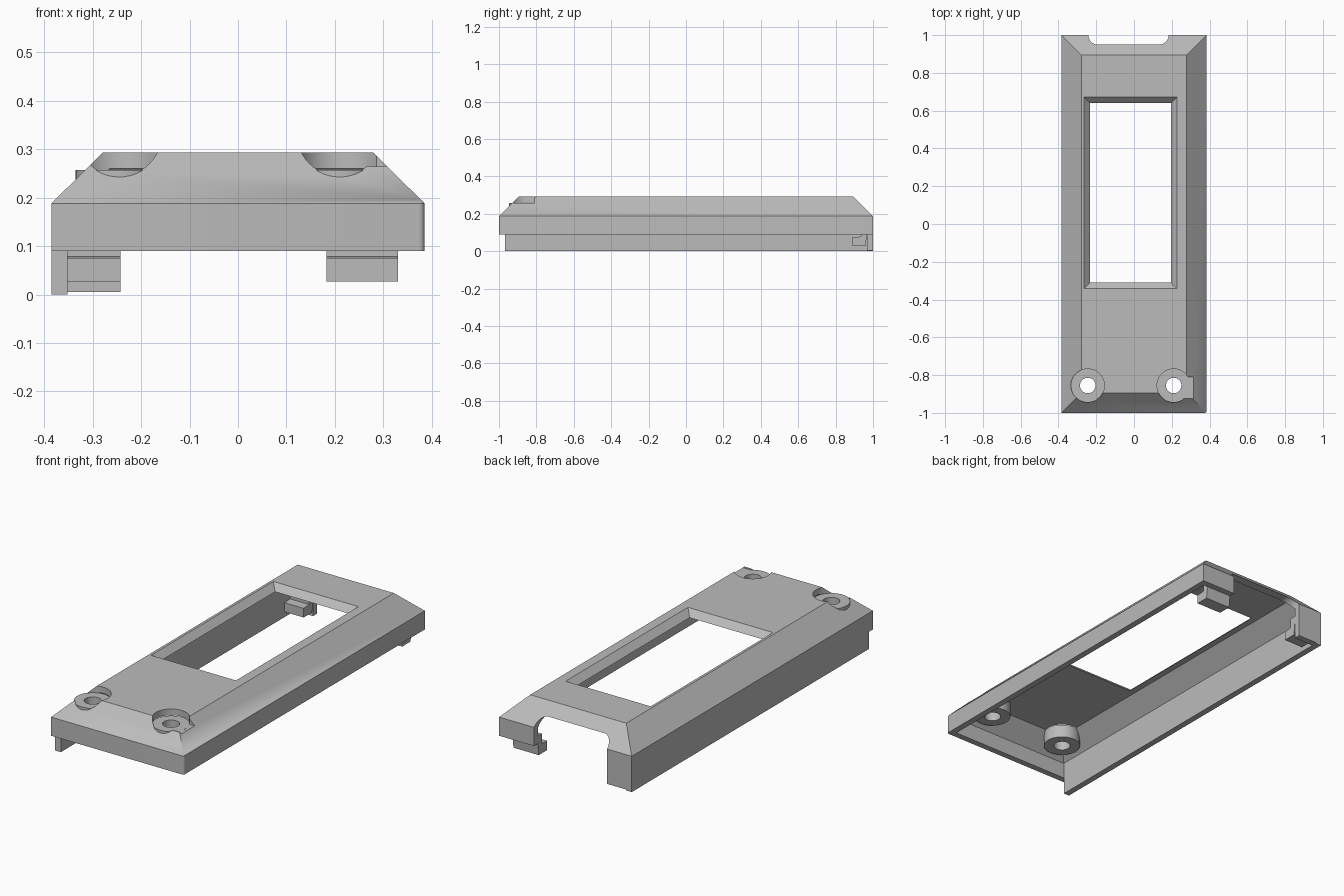
import bpy, bmesh, math
from mathutils import Matrix

cube = bpy.data.objects.get("Cube")
if cube:
    bpy.data.objects.remove(cube, do_unlink=True)

grey = bpy.data.materials.new("plain grey")
grey.use_nodes = True
COLOUR = (0.5, 0.5, 0.5, 1)
grey.diffuse_color = COLOUR
grey.node_tree.nodes["Principled BSDF"].inputs["Base Color"].default_value = COLOUR

HX, HY = 0.385, 1.0          # outer half sizes
RIM, EAVE, TOP = 0.09, 0.188, 0.293
WALL, SLOPE = 0.033, 0.106
IX, IY = HX - WALL, HY - WALL


def make(name, bm):
    bmesh.ops.recalc_face_normals(bm, faces=bm.faces)
    mesh = bpy.data.meshes.new(name)
    bm.to_mesh(mesh)
    bm.free()
    mesh.materials.append(grey)
    ob = bpy.data.objects.new(name, mesh)
    bpy.context.collection.objects.link(ob)
    return ob


def loft(name, levels, rounded=0):
    """Stack of rectangles (x0, x1, y0, y1, z) joined into a closed solid."""
    bm = bmesh.new()
    rings = [[bm.verts.new(p) for p in
              ((x0, y0, z), (x1, y0, z), (x1, y1, z), (x0, y1, z))]
             for x0, x1, y0, y1, z in levels]
    bm.faces.new(rings[0])
    bm.faces.new(rings[-1])
    for a, b in zip(rings, rings[1:]):
        for i in range(4):
            j = (i + 1) % 4
            bm.faces.new((a[i], a[j], b[j], b[i]))
    if rounded:
        edge = bm.edges.get((rings[0][1], rings[1][1]))
        bmesh.ops.bevel(bm, geom=[edge], offset=rounded, segments=4,
                        profile=0.5, affect='EDGES')
    return make(name, bm)


def box(name, x0, x1, y0, y1, z0, z1):
    return loft(name, [(x0, x1, y0, y1, z0), (x0, x1, y0, y1, z1)])


def cylinder(name, x, y, r, z0, z1):
    bm = bmesh.new()
    bmesh.ops.create_cone(bm, cap_ends=True, segments=48, radius1=r, radius2=r,
                          depth=z1 - z0,
                          matrix=Matrix.Translation((x, y, (z0 + z1) / 2)))
    return make(name, bm)


def prism(name, points, axis, start, end):
    """Extrude a 2D outline along x (points are y, z) or y (points are x, z)."""
    bm = bmesh.new()
    place = (lambda p, t: (t, *p)) if axis == 'x' else (lambda p, t: (p[0], t, p[1]))
    a = [bm.verts.new(place(p, start)) for p in points]
    b = [bm.verts.new(place(p, end)) for p in points]
    bm.faces.new(a)
    bm.faces.new(b)
    for i in range(len(a)):
        j = (i + 1) % len(a)
        bm.faces.new((a[i], a[j], b[j], b[i]))
    return make(name, bm)


def combine(target, tool, operation):
    tool.hide_render = True
    mod = target.modifiers.new("combine", 'BOOLEAN')
    mod.operation, mod.solver, mod.object = operation, 'EXACT', tool
    bpy.context.view_layer.objects.active = target
    bpy.ops.object.modifier_apply(modifier=mod.name)
    bpy.data.objects.remove(tool, do_unlink=True)


def hollow_level(x, y, z):
    return (-x, x, -y, y, z)


# Cover shell with sloped shoulders, hollow underneath
shell = loft("cover_shell", [
    hollow_level(HX, HY, RIM),
    hollow_level(HX, HY, EAVE),
    hollow_level(HX - SLOPE, HY - SLOPE, TOP)], rounded=0.012)
drop = 0.014
combine(shell, loft("hollow", [
    hollow_level(IX, IY, RIM - 0.05),
    hollow_level(IX, IY, EAVE - drop),
    hollow_level(HX - SLOPE - drop, HY - SLOPE - drop, TOP - WALL)]), 'DIFFERENCE')

# Window with bevelled sides
g = 0.05
combine(shell, loft("window", [
    (-0.233 + g, 0.196 - g, -0.31 + g, 0.64 - g, TOP - WALL - g),
    (-0.265 - g, 0.228 + g, -0.342 - g, 0.672 + g, TOP + g)]), 'DIFFERENCE')

# Rounded cable notch in the back wall
NX0, NX1, NZ, NR = -0.242, 0.183, 0.238, 0.05
arch = [(NX1, 0), (NX0, 0)]
for cx, start in ((NX0 + NR, math.pi), (NX1 - NR, math.pi / 2)):
    for i in range(9):
        t = start - i * math.pi / 16
        arch.append((cx + NR * math.cos(t), NZ - NR + NR * math.sin(t)))
combine(shell, prism("notch", arch, 'y', 0.8, 1.1), 'DIFFERENCE')

# Screw bosses with recessed seats
SEAT, BY = 0.257, -0.855
combine(shell, box("seat_relief", 0.21, 0.33, BY - 0.068, BY + 0.045,
                   SEAT - 0.0005, 0.4), 'DIFFERENCE')
for x in (-0.245, 0.21):
    combine(shell, cylinder("recess", x, BY, 0.088, SEAT - 0.007, 0.4), 'DIFFERENCE')
    combine(shell, cylinder("boss", x, BY, 0.09, 0.187, SEAT), 'UNION')
    combine(shell, cylinder("screw_hole", x, BY, 0.041, 0.1, 0.4), 'DIFFERENCE')

# Deep skirt along the right side, turning the back corner
box("side_skirt", -HX, -IX, -IY, HY, 0, RIM)
box("back_leg", -IX, NX0, IY, HY, 0.005, RIM)

# Snap hooks inside the back wall
hook = [(0.89, 0.027), (0.89, 0.075), (0.935, 0.078), (0.935, 0.13),
        (0.975, 0.13), (0.975, RIM), (0.967, RIM), (0.96, 0.027)]
prism("left_hook", hook, 'x', NX1, 0.33)
prism("right_hook", hook, 'x', -IX, NX0)

# Smooth the round surfaces, keep the edges sharp
bpy.ops.object.select_all(action='DESELECT')
shell.select_set(True)
bpy.context.view_layer.objects.active = shell
bpy.ops.object.shade_smooth_by_angle(angle=math.radians(30))
